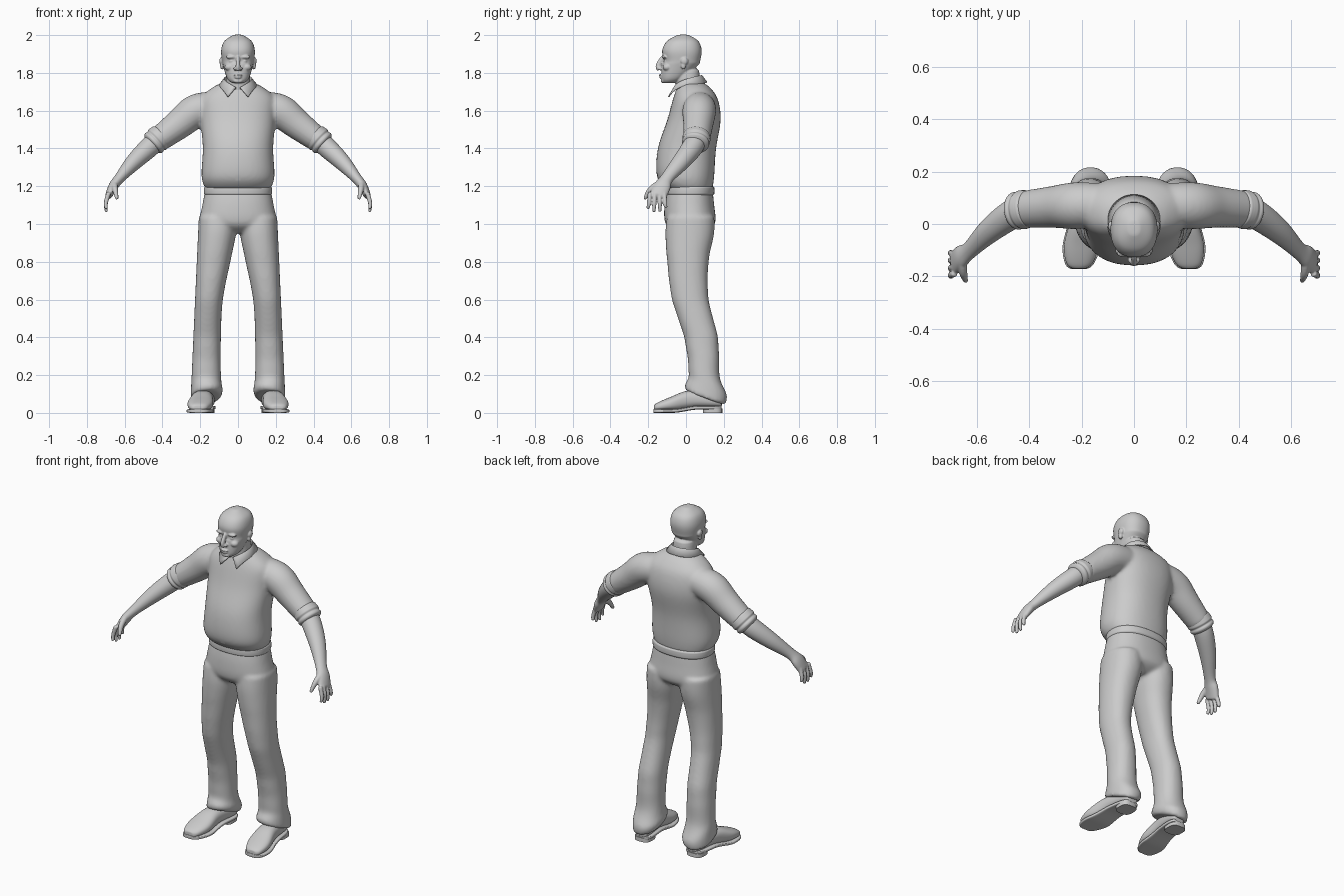
import bpy
import bmesh
import math
from mathutils import Vector, Matrix

if "Cube" in bpy.data.objects:
    bpy.data.objects.remove(bpy.data.objects["Cube"], do_unlink=True)

COLOUR = (0.6, 0.6, 0.6, 1)
grey = bpy.data.materials.new("plain_grey")
grey.use_nodes = True
grey.diffuse_color = COLOUR
grey.node_tree.nodes["Principled BSDF"].inputs["Base Color"].default_value = COLOUR
SIDES = (1, -1)


def spline(keys, steps=4):
    """Smooth run of rows passing through every key row."""
    rows = []
    last = len(keys) - 1
    for k in range(last):
        before, start, end, after = (keys[max(0, k - 1)], keys[k],
                                     keys[k + 1], keys[min(last, k + 2)])
        for step in range(steps):
            t = step / steps
            rows.append([b + t * ((c - a) + t * ((2 * a - 5 * b + 4 * c - d)
                         + t * (3 * (b - c) + d - a))) / 2
                         for a, b, c, d in zip(before, start, end, after)])
    return rows + [list(keys[last])]


def loft(bm, rings, n=28):
    """Skin closed rings given as (centre, u, v, squareness)."""
    loops = []
    for centre, u, v, power in rings:
        loop = []
        for i in range(n):
            angle = math.tau * i / n
            a, b = (math.copysign(abs(q) ** (2 / power), q)
                    for q in (math.cos(angle), math.sin(angle)))
            loop.append(bm.verts.new(Vector(centre) + Vector(u) * a + Vector(v) * b))
        loops.append(loop)
    for low, high in zip(loops, loops[1:]):
        for i in range(n):
            j = (i + 1) % n
            bm.faces.new((low[i], low[j], high[j], high[i]))
    bm.faces.new(loops[0][::-1])
    bm.faces.new(loops[-1])


def stack(bm, keys, cx=0, power=2.3):
    """Level rings: height, half width, front y, back y."""
    loft(bm, [((cx, (front + back) / 2, z), (width, 0, 0), (0, (back - front) / 2, 0), power)
              for z, width, front, back in spline(keys)])


def tube(bm, keys, side=1):
    """Rings square to a path: x, y, z, radius along y, radius across."""
    rows = spline(keys)
    path = [Vector((side * row[0], row[1], row[2])) for row in rows]
    rings = []
    for i, row in enumerate(rows):
        along = (path[min(i + 1, len(path) - 1)] - path[max(i - 1, 0)]).normalized()
        u = Vector((0, 1, 0))
        u = (u - along * u.dot(along)).normalized()
        rings.append((path[i], u * row[3], along.cross(u) * row[4], 2))
    loft(bm, rings)


def ball(bm, centre, radii):
    matrix = Matrix.Translation(centre) @ Matrix.Diagonal((*radii, 1))
    bmesh.ops.create_icosphere(bm, subdivisions=3, radius=1, matrix=matrix)


def finish(name, bm, voxel=0, relax=3, rounded=True):
    """Make the object; a voxel size fuses overlapping pieces into one skin."""
    bmesh.ops.recalc_face_normals(bm, faces=bm.faces)
    mesh = bpy.data.meshes.new(name)
    bm.to_mesh(mesh)
    bm.free()
    mesh.materials.append(grey)
    mesh.polygons.foreach_set("use_smooth", [True] * len(mesh.polygons))
    ob = bpy.data.objects.new(name, mesh)
    bpy.context.collection.objects.link(ob)
    if rounded:
        ob.modifiers.new("round", "SUBSURF").levels = 1
        ob.modifiers["round"].render_levels = 1
    else:
        mesh.set_sharp_from_angle(angle=math.radians(40))
    if voxel:
        fuse = ob.modifiers.new("fuse", "REMESH")
        fuse.mode, fuse.voxel_size, fuse.use_smooth_shade = "VOXEL", voxel, True
        smooth = ob.modifiers.new("relax", "SMOOTH")
        smooth.factor, smooth.iterations = 0.5, relax
    return ob


# Shirt: torso with both sleeves fused on
bm = bmesh.new()
stack(bm, [(1.18, .17, -.1, .14), (1.25, .195, -.155, .15), (1.4, .187, -.15, .16),
           (1.55, .2, -.1, .185), (1.66, .2, -.07, .17), (1.72, .14, -.05, .13),
           (1.75, .08, -.04, .09)])
for side in SIDES:
    tube(bm, [(.11, .075, 1.62, .08, .08), (.22, .07, 1.6, .09, .09),
              (.31, .065, 1.53, .08, .08), (.43, .055, 1.44, .07, .065)], side)
shirt = finish("shirt", bm, .01, 5)

# Rolled cuffs: a double roll at the end of each sleeve
bm = bmesh.new()
cuff_start, cuff_end = Vector((.395, .06, 1.475)), Vector((.46, .048, 1.417))
for side in SIDES:
    keys = []
    for i in range(9):
        t = i / 8
        swell = .055 + .02 * math.sin(math.pi * t) ** .3 - (.005 if i == 5 else 0)
        keys.append((*cuff_start.lerp(cuff_end, t), swell, swell - .004))
    tube(bm, keys, side)
finish("rolled_cuffs", bm)

# Button placket laid on the shirt front
bm = bmesh.new()
bmesh.ops.create_grid(bm, x_segments=2, y_segments=24, size=1, matrix=Matrix.LocRotScale(
    (0, -.4, 1.44), Matrix.Rotation(math.pi / 2, 3, "X"), (.014, .21, 1)))
placket = finish("placket", bm, rounded=False)
lay = placket.modifiers.new("lay", "SHRINKWRAP")
lay.target, lay.wrap_method, lay.wrap_mode = shirt, "PROJECT", "ABOVE_SURFACE"
lay.use_project_y, lay.use_positive_direction, lay.offset = True, True, .002

# Collar: a stand folding down to two front points
bm = bmesh.new()
columns = []
for i in range(-20, 21):
    turn = i / 20
    f = abs(turn)
    column = []
    for radius, sweep, height, push in (
            (.068, .95, 1.75 - .035 * f * f, 0),
            (.075, .95, 1.785 - .065 * f * f, 0),
            (.1, .82, 1.75 - .022 * f - .056 * f ** 6, .018 * f ** 4)):
        angle = turn * sweep * math.pi
        column.append(bm.verts.new((radius * math.sin(angle),
                                    .01 + radius * math.cos(angle) - push, height)))
    columns.append(column)
for left, right in zip(columns, columns[1:]):
    for i in range(2):
        bm.faces.new((left[i], right[i], right[i + 1], left[i + 1]))
collar = finish("collar", bm, rounded=False)
cloth = collar.modifiers.new("cloth", "SOLIDIFY")
cloth.thickness, cloth.offset = .007, 0

# Trousers: hips and two legs fused, hems slanting down to the heel
bm = bmesh.new()
stack(bm, [(1.19, .172, -.1, .14), (1.1, .19, -.115, .15), (1, .2, -.11, .155),
           (.95, .1, -.05, .09)])
leg = spline([(1.05, .01, -.1, .15), (.95, .01, -.11, .15), (.8, .04, -.1, .12),
              (.6, .08, -.075, .12), (.4, .09, -.01, .17), (.2, .09, .015, .18),
              (.12, .08, -.005, .22), (.08, .09, 0, .21)])
for side in SIDES:
    rings = []
    for z, inner, front, back in leg:
        outer = .21 + .045 * (1 - z)
        ripple = .004 * math.sin(50 * z) * (1 - z)
        slant = -.2 * max(0, .28 - z)
        rings.append(((side * (inner + outer) / 2, (front + back) / 2 + ripple, z),
                      (side * (outer - inner) / 2, 0, 2 * ripple),
                      (0, (back - front) / 2, slant), 2.2))
    loft(bm, rings)
finish("trousers", bm, .01, 5)

# Waistband
bm = bmesh.new()
band = []
for i in range(7):
    grow = .007 * math.sin(math.pi * i / 6) ** .3
    band.append((1.152 + .008 * i, .175 + grow, -.103 - grow, .145 + grow))
stack(bm, band)
finish("waistband", bm)

# Shoes: y, half width and top height from heel to toe
last = spline([(.19, .03, .07), (.15, .05, .1), (.02, .055, .12),
               (-.08, .068, .085), (-.15, .05, .055), (-.17, .025, .04)])
uppers, soles, heels = bmesh.new(), bmesh.new(), bmesh.new()
for side in SIDES:
    upper, sole = [], []
    for y, width, top in last:
        x = side * (.19 - .12 * y)
        under = .018 * min(1, max(0, 10 * y + .5))
        base = under + .01
        upper.append(((x, y, (top + base) / 2), (side * width, 0, 0),
                      (0, 0, (top - base) / 2), 2.4))
        sole.append(((x, y - .002, base), (side * (width + .005), 0, 0), (0, 0, .01), 5))
    loft(uppers, upper)
    loft(soles, sole)
    stack(heels, [(0, .05, .09, .192), (.024, .05, .09, .192)], side * .175, 3)
finish("shoe_uppers", uppers)
finish("shoe_soles", soles)
finish("shoe_heels", heels, rounded=False)

# Head, neck and nose, then the paired features
bm = bmesh.new()
stack(bm, [(1.745, .03, -.12, -.06), (1.77, .058, -.13, -.01), (1.84, .08, -.128, .065),
           (1.865, .085, -.12, .076), (1.92, .09, -.127, .084), (1.97, .072, -.1, .065),
           (2.003, .02, -.04, .01)])
stack(bm, [(1.66, .07, -.05, .08), (1.83, .06, -.06, .07)])
tube(bm, [(0, -.12, 1.885, .012, .01), (0, -.146, 1.84, .015, .012),
          (0, -.14, 1.816, .015, .015)])
for y, z, width, height in ((-.132, 1.788, .024, .006), (-.131, 1.776, .02, .006),
                            (-.122, 1.758, .026, .013)):
    ball(bm, (0, y, z), (width, .012, height))
for side in SIDES:
    nostril, brow, eye = (.014, -.138, 1.823), (.036, -.113, 1.884), (.034, -.109, 1.862)
    cheek, ear, lobe = (.046, -.1, 1.83), (.088, -.008, 1.862), (.085, -.014, 1.838)
    for (x, y, z), radii in ((nostril, (.01, .012, .01)), (brow, (.03, .014, .01)),
                             (eye, (.014, .01, .008)), (cheek, (.026, .024, .02)),
                             (ear, (.011, .02, .02)), (lobe, (.01, .013, .02))):
        ball(bm, (side * x, y, z), radii)
finish("head", bm, .0042, 2)

# Forearms and hands
bm = bmesh.new()
for side in SIDES:
    tube(bm, [(.4, .06, 1.47, .05, .05), (.46, .04, 1.415, .057, .055),
              (.55, -.025, 1.33, .048, .045), (.627, -.1, 1.243, .034, .028),
              (.66, -.125, 1.2, .045, .026), (.687, -.15, 1.145, .045, .018)], side)
    for i in range(4):
        y = .025 * i - .19
        fan = .007 * i - .012
        tip = 1.06 + .01 * (i - 1.4) ** 2
        tube(bm, [(.683, y, 1.17, .012, .013), (.7, y + fan / 2, 1.11, .011, .011),
                  (.696, y + fan, tip, .008, .008)], side)
    tube(bm, [(.655, -.14, 1.215, .018, .018), (.65, -.19, 1.18, .016, .015),
              (.64, -.22, 1.13, .008, .008)], side)
finish("forearms_and_hands", bm, .0045, 2)
